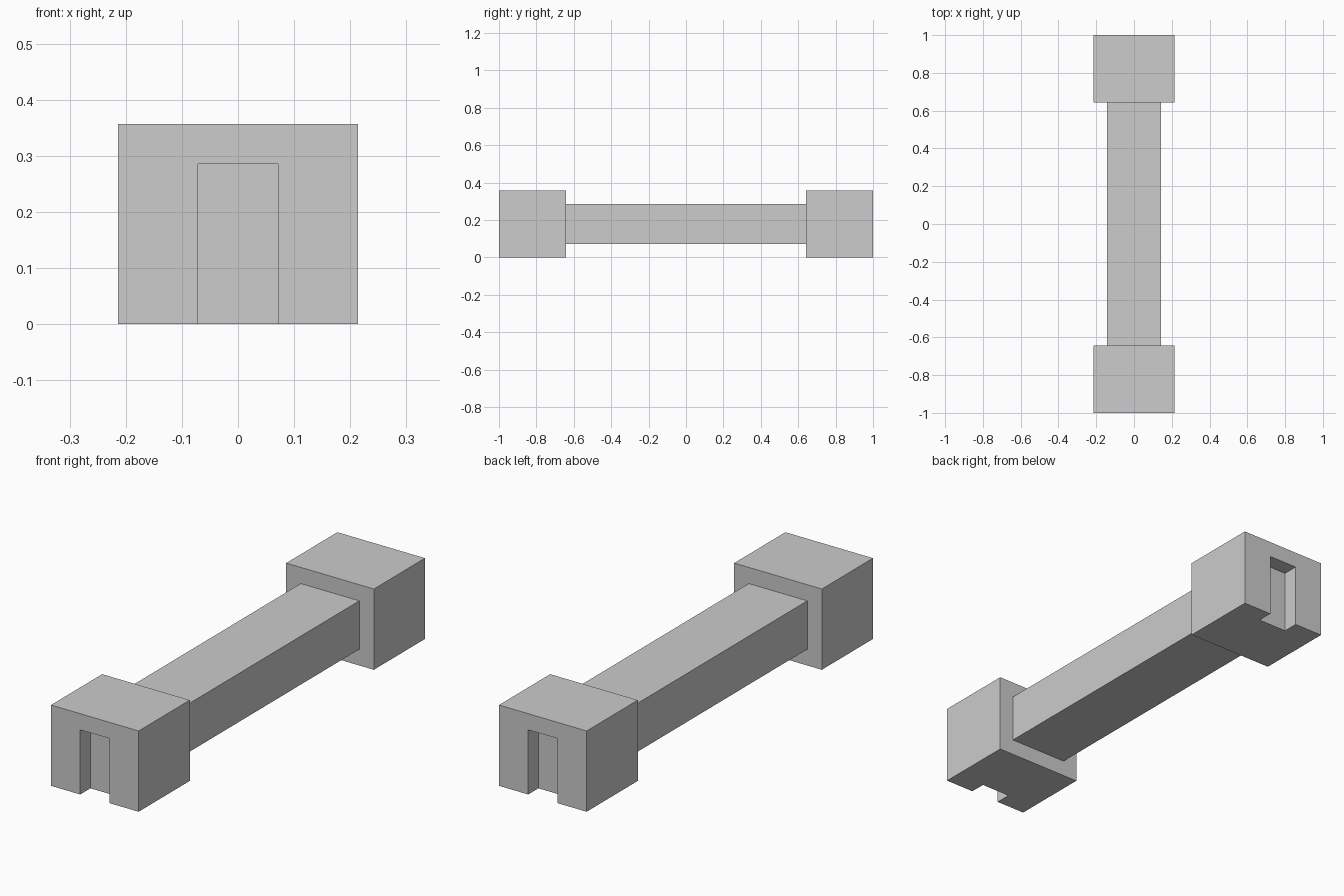
import bpy
import bmesh
from mathutils import Matrix, Vector

default = bpy.data.objects.get("Cube")
if default:
    bpy.data.objects.remove(default, do_unlink=True)

U = 1 / 14  # base module: the whole model is 28 modules long

grey = bpy.data.materials.new("light_grey")
grey.use_nodes = True
grey.diffuse_color = (0.604, 0.604, 0.604, 1)
grey.node_tree.nodes["Principled BSDF"].inputs["Base Color"].default_value = grey.diffuse_color


def box(name, low, high):
    """Axis-aligned box between two corners given in modules."""
    low, high = Vector(low) * U, Vector(high) * U
    bm = bmesh.new()
    bmesh.ops.create_cube(bm, size=1, matrix=Matrix.Translation((low + high) / 2)
                          @ Matrix.Diagonal((*(high - low), 1)))
    mesh = bpy.data.meshes.new(name)
    bm.to_mesh(mesh)
    bm.free()
    mesh.materials.append(grey)
    obj = bpy.data.objects.new(name, mesh)
    bpy.context.collection.objects.link(obj)
    return obj


# Long bar between the two end blocks
box("connecting_bar", (-2, -9, 1), (2, 9, 4))

# End blocks, each with a doorway-shaped slot in its outer face
for name, side in (("front", -1), ("back", 1)):
    near, far = sorted((9 * side, 14 * side))
    block = box(name + "_block", (-3, near, 0), (3, far, 5))
    near, far = sorted((13 * side, 15 * side))
    cutter = box(name + "_slot_cutter", (-1, near, -1), (1, far, 4))
    cutter.hide_render = True
    cutter.hide_set(True)
    cutter.display_type = 'WIRE'
    slot = block.modifiers.new("slot", 'BOOLEAN')
    slot.operation = 'DIFFERENCE'
    slot.solver = 'EXACT'
    slot.object = cutter

    # Bake the cut so that the cutter can go
    bpy.context.view_layer.update()
    cut = bpy.data.meshes.new_from_object(block.evaluated_get(bpy.context.evaluated_depsgraph_get()))
    block.modifiers.clear()
    block.data = cut
    bpy.data.objects.remove(cutter, do_unlink=True)
